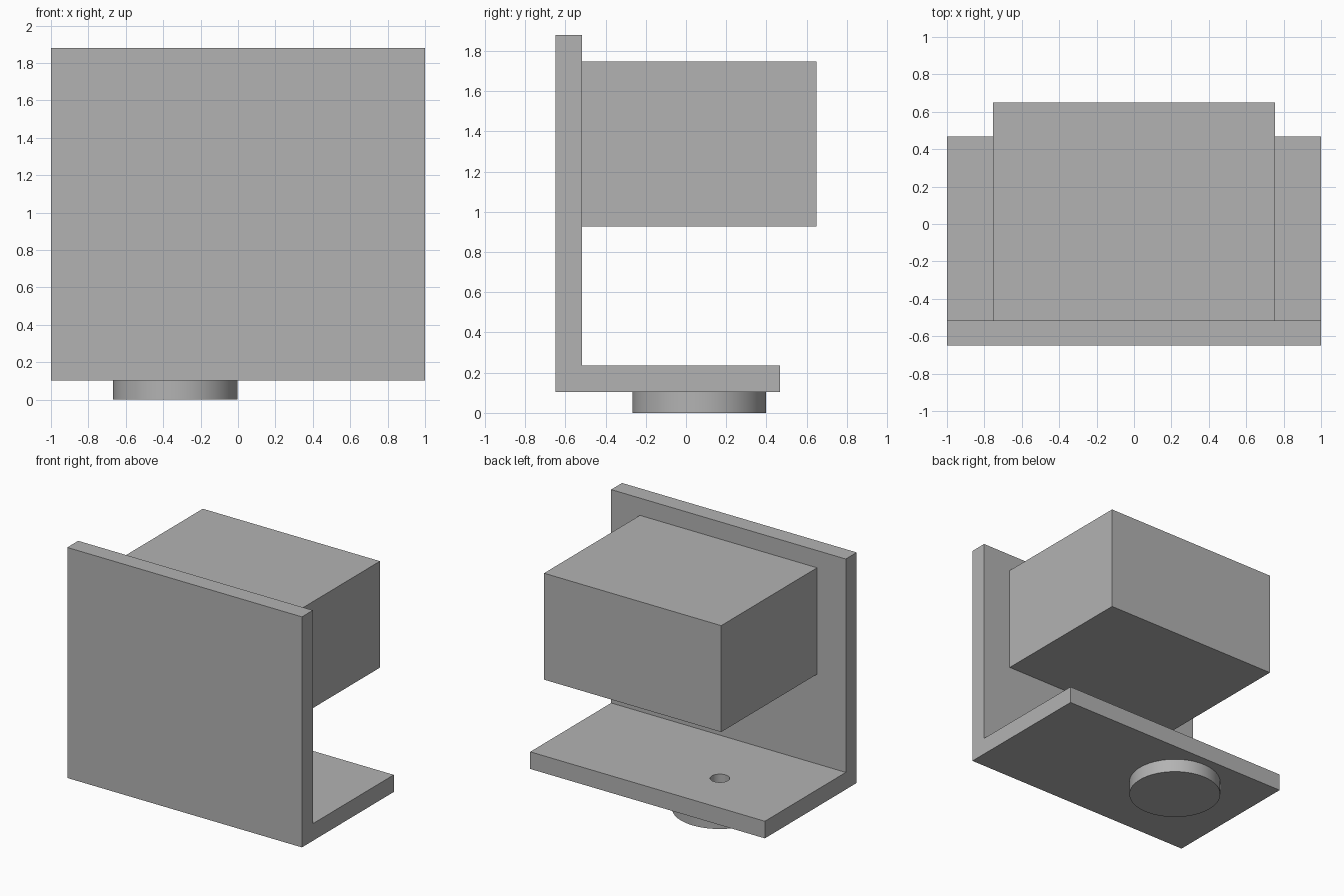
import bpy, bmesh
from mathutils import Vector

cube = bpy.data.objects.get("Cube")
if cube:
    bpy.data.objects.remove(cube, do_unlink=True)

grey = bpy.data.materials.new("plain grey")
grey.use_nodes = True
colour = (0.45, 0.45, 0.45, 1)
grey.diffuse_color = colour
grey.node_tree.nodes["Principled BSDF"].inputs["Base Color"].default_value = colour


def finish(name, bm):
    bmesh.ops.recalc_face_normals(bm, faces=bm.faces)
    mesh = bpy.data.meshes.new(name)
    bm.to_mesh(mesh)
    bm.free()
    mesh.materials.append(grey)
    obj = bpy.data.objects.new(name, mesh)
    bpy.context.collection.objects.link(obj)
    return obj


def extrude_profile(name, profile, half_width):
    """Extrude a (y, z) outline symmetrically along x."""
    bm = bmesh.new()
    face = bm.faces.new([bm.verts.new((-half_width, y, z)) for y, z in profile])
    ext = bmesh.ops.extrude_face_region(bm, geom=[face])
    verts = [v for v in ext["geom"] if isinstance(v, bmesh.types.BMVert)]
    bmesh.ops.translate(bm, verts=verts, vec=Vector((2 * half_width, 0, 0)))
    return finish(name, bm)


def cylinder(name, radius, bottom, top, x, y):
    bm = bmesh.new()
    bmesh.ops.create_cone(bm, cap_ends=True, segments=64, radius1=radius,
                          radius2=radius, depth=top - bottom)
    bmesh.ops.translate(bm, verts=bm.verts, vec=Vector((x, y, (bottom + top) / 2)))
    return finish(name, bm)


def smooth(obj):
    bpy.ops.object.select_all(action="DESELECT")
    obj.select_set(True)
    bpy.context.view_layer.objects.active = obj
    bpy.ops.object.shade_smooth_by_angle(angle=0.6)


front, back, inner = -0.65, 0.468, -0.517
under, shelf, top = 0.104, 0.236, 1.88
foot_x, foot_y = -0.335, 0.066

# L-shaped bracket: upright front plate and base shelf in one piece
bracket = extrude_profile("bracket", [(front, under), (back, under), (back, shelf),
                                      (inner, shelf), (inner, top), (front, top)], 1)

# Screw hole through the shelf, above the foot
cutter = cylinder("hole_cutter", 0.068, under - 0.05, shelf + 0.05, foot_x, foot_y)
cutter.hide_render = True
cut = bracket.modifiers.new("screw_hole", "BOOLEAN")
cut.operation = "DIFFERENCE"
cut.solver = "EXACT"
cut.object = cutter
bpy.context.view_layer.objects.active = bracket
bpy.ops.object.modifier_apply(modifier=cut.name)
bpy.data.objects.remove(cutter, do_unlink=True)
smooth(bracket)

# Box fixed behind the upright plate
extrude_profile("rear_block", [(inner, 0.927), (0.65, 0.927),
                               (0.65, 1.747), (inner, 1.747)], 0.755)

# Round foot under the shelf
smooth(cylinder("round_foot", 0.333, 0, under, foot_x, foot_y))
